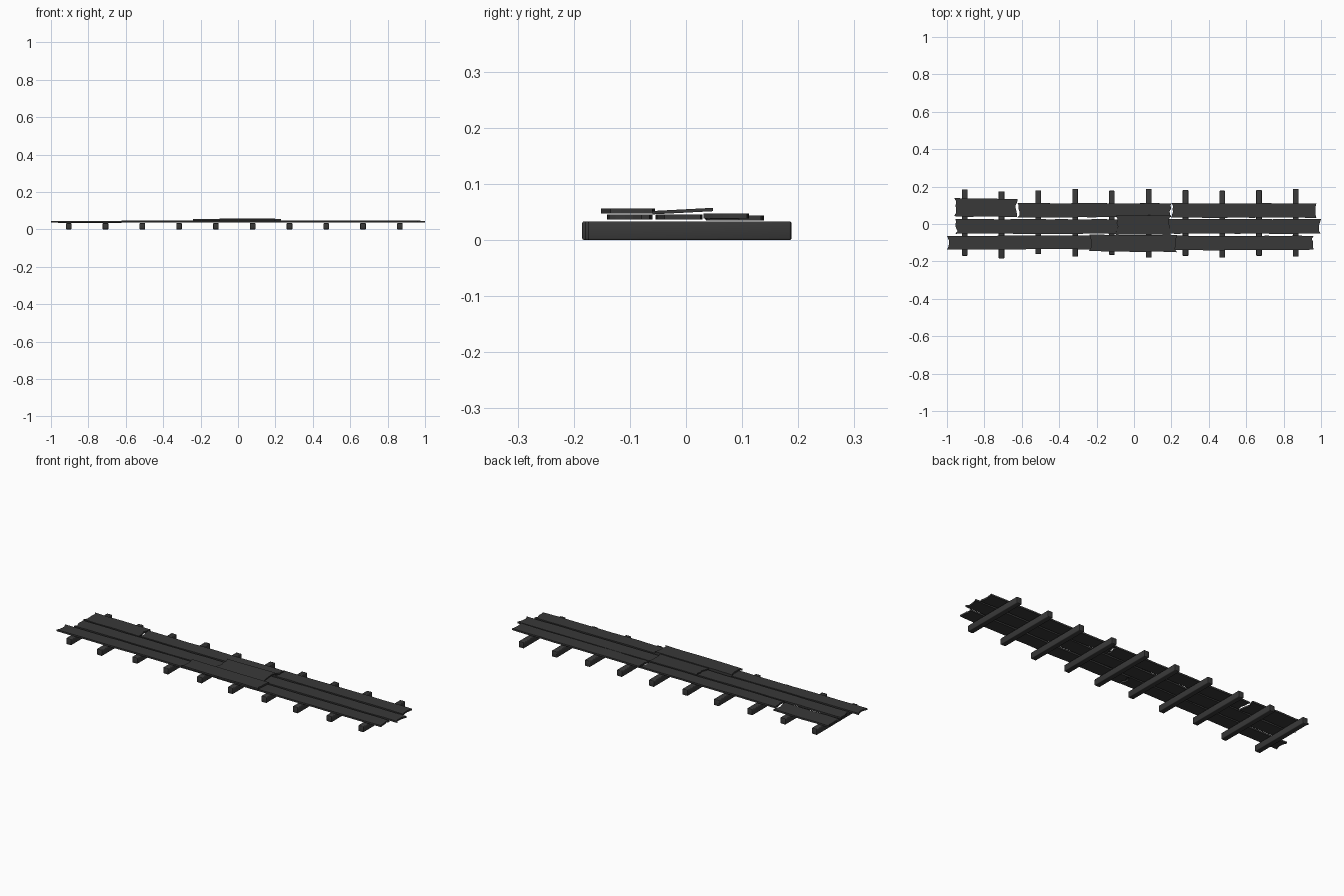
import bpy, bmesh, random
from math import radians
from mathutils import Vector, Matrix

random.seed(4)
cube = bpy.data.objects.get("Cube")
if cube:
    bpy.data.objects.remove(cube)

wood = bpy.data.materials.new("charred_dark_wood")
wood.use_nodes = True
colour = (0.04, 0.04, 0.04, 1)
wood.diffuse_color = colour
bsdf = next(n for n in wood.node_tree.nodes if n.type == 'BSDF_PRINCIPLED')
bsdf.inputs["Base Color"].default_value = colour
bsdf.inputs["Roughness"].default_value = 0.9


def finish(name, bm, location):
    bmesh.ops.recalc_face_normals(bm, faces=bm.faces)
    mesh = bpy.data.meshes.new(name)
    bm.to_mesh(mesh)
    bm.free()
    mesh.materials.append(wood)
    obj = bpy.data.objects.new(name, mesh)
    obj.location = location
    bpy.context.collection.objects.link(obj)
    return obj


def sleeper(name, x, y0, y1):
    """Softly rounded square beam running across the walkway."""
    bm = bmesh.new()
    bmesh.ops.create_cube(bm, size=1)
    bmesh.ops.scale(bm, vec=(0.03, y1 - y0, 0.033), verts=bm.verts)
    bmesh.ops.bevel(bm, geom=bm.edges[:], offset=0.003, segments=2,
                    profile=0.5, affect='EDGES')
    for f in bm.faces:
        f.smooth = True
    return finish(name, bm, (x, (y0 + y1) / 2, 0.0165))


def plank(name, x0, x1, y0, y1, z, thick=0.009, tilt=0, yaw=0):
    """Board with slightly wavy sides and splintered ends."""
    length, width = x1 - x0, y1 - y0
    n = max(4, int(length / 0.08))
    wobble = lambda a: random.uniform(-a, a)
    side = lambda s: [(length * (i / n - 0.5), s * (width / 2 - random.uniform(0, 0.004)))
                      for i in range(n + 1)]
    end = lambda s: [(s * (length / 2 - random.uniform(0, 0.012)), width * t + wobble(0.004))
                     for t in (-0.3, -0.1, 0.1, 0.3)]
    outline = side(-1) + end(1) + side(1)[::-1] + end(-1)[::-1]
    bm = bmesh.new()
    face = bm.faces.new([bm.verts.new((px, py, -thick / 2)) for px, py in outline])
    ext = bmesh.ops.extrude_face_region(bm, geom=[face])
    top = [v for v in ext["geom"] if isinstance(v, bmesh.types.BMVert)]
    bmesh.ops.translate(bm, vec=(0, 0, thick), verts=top)
    rot = Matrix.Rotation(radians(yaw), 3, 'Z') @ Matrix.Rotation(radians(tilt), 3, 'X')
    bmesh.ops.rotate(bm, matrix=rot, cent=Vector(), verts=bm.verts)
    return finish(name, bm, ((x0 + x1) / 2, (y0 + y1) / 2, z))


# Cross beams
ends = [(-.17, .185), (-.185, .175), (-.16, .18), (-.175, .188), (-.165, .178),
        (-.18, .187), (-.17, .182), (-.18, .178), (-.17, .182), (-.175, .187)]
for i, (a, b) in enumerate(ends):
    sleeper(f"cross_beam_{i + 1}", -0.905 + i * 0.1967, a, b)

# Lower boards, laid end to end in three rows
plank("front_board_right", -1.0, -0.03, -0.137, -0.06, 0.041, yaw=0.1)
plank("front_board_left", -0.03, 0.96, -0.141, -0.062, 0.041)
plank("middle_board_right", -0.955, 0.05, -0.054, 0.027, 0.041)
plank("middle_board_left", 0.05, 1.0, -0.053, 0.029, 0.041, yaw=-0.1)
plank("back_board_short", -0.962, -0.624, 0.037, 0.138, 0.039, yaw=-0.4)
plank("back_board_right", -0.622, 0.2, 0.034, 0.113, 0.042, tilt=1)
plank("back_board_left", 0.2, 0.975, 0.032, 0.113, 0.043, yaw=-0.1)

# Patch boards covering the joints
plank("front_patch_board", -0.24, 0.23, -0.149, -0.057, 0.0515, yaw=-0.7)
plank("middle_patch_board", -0.098, 0.198, -0.06, 0.049, 0.0515, thick=0.006, tilt=3)
